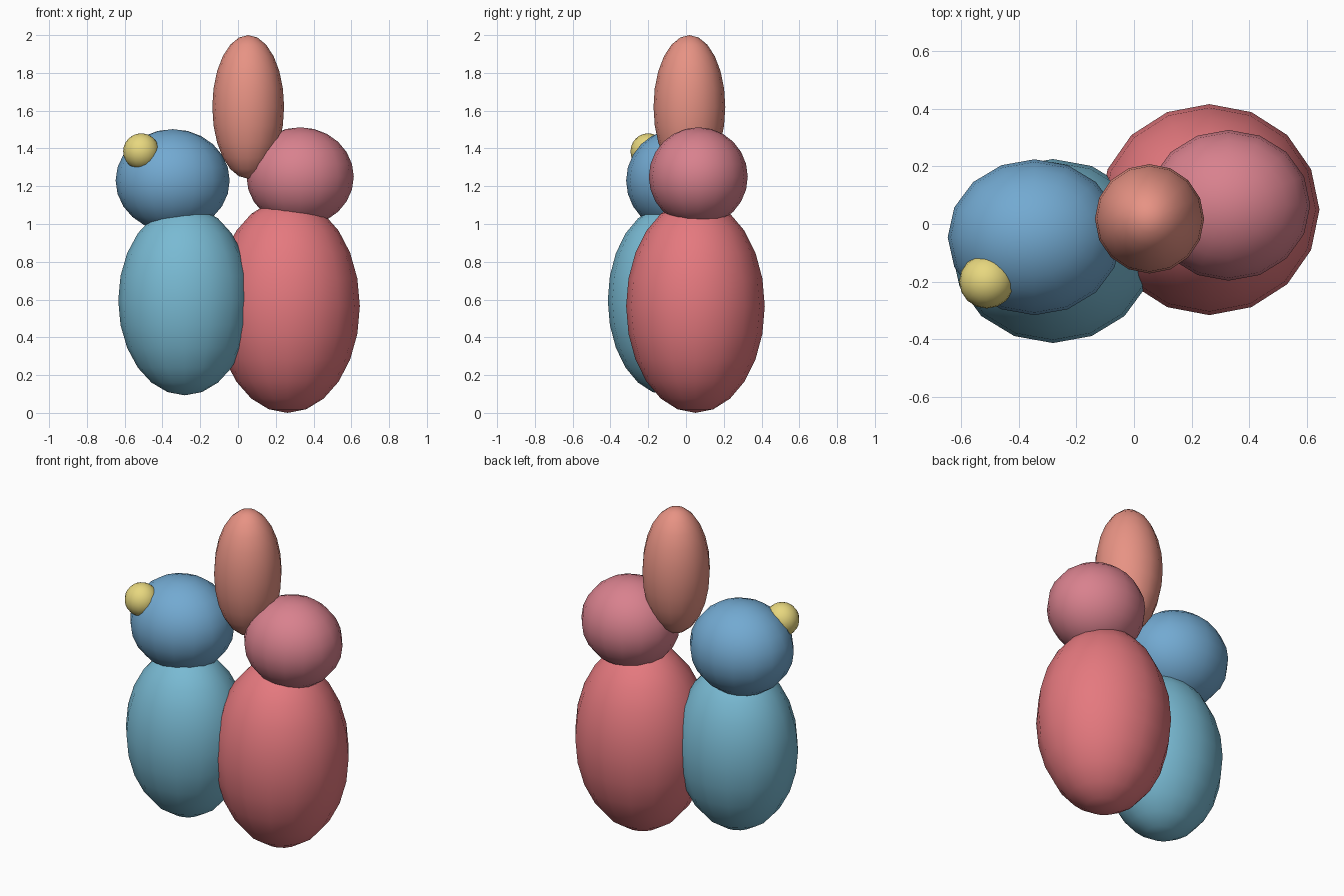
import bpy

if "Cube" in bpy.data.objects:
    bpy.data.objects.remove(bpy.data.objects["Cube"])


def egg(name, centre, radii, colour, segments=16, rings=12):
    """Smooth ellipsoid with its own plain colour."""
    bpy.ops.mesh.primitive_uv_sphere_add(segments=segments, ring_count=rings, radius=1)
    ob = bpy.context.object
    ob.name = name
    for v in ob.data.vertices:
        v.co = [c + r * p for c, r, p in zip(centre, radii, v.co)]
    ob.data.shade_smooth()
    mat = bpy.data.materials.new(name + "_colour")
    mat.diffuse_color = (*colour, 1)
    mat.use_nodes = True
    mat.node_tree.nodes["Principled BSDF"].inputs["Base Color"].default_value = mat.diffuse_color
    ob.data.materials.append(mat)
    return ob


# Two bodies standing side by side
egg("red_body", (0.262, 0.05, 0.565), (0.383, 0.367, 0.565), (0.78, 0.19, 0.21))
egg("blue_body", (-0.282, -0.094, 0.595), (0.352, 0.32, 0.502), (0.19, 0.49, 0.65))

# Heads
egg("pink_head", (0.329, 0.065, 1.25), (0.284, 0.262, 0.262), (0.69, 0.22, 0.27))
egg("blue_head", (-0.346, -0.046, 1.23), (0.302, 0.271, 0.272), (0.17, 0.40, 0.64))

# Tall crest between the heads
egg("crest", (0.054, 0.018, 1.62), (0.19, 0.19, 0.38), (0.80, 0.29, 0.23))

# Small yellow bobble on the blue head
egg("bobble", (-0.512, -0.2, 1.384), (0.096, 0.094, 0.096), (0.80, 0.68, 0.21))
